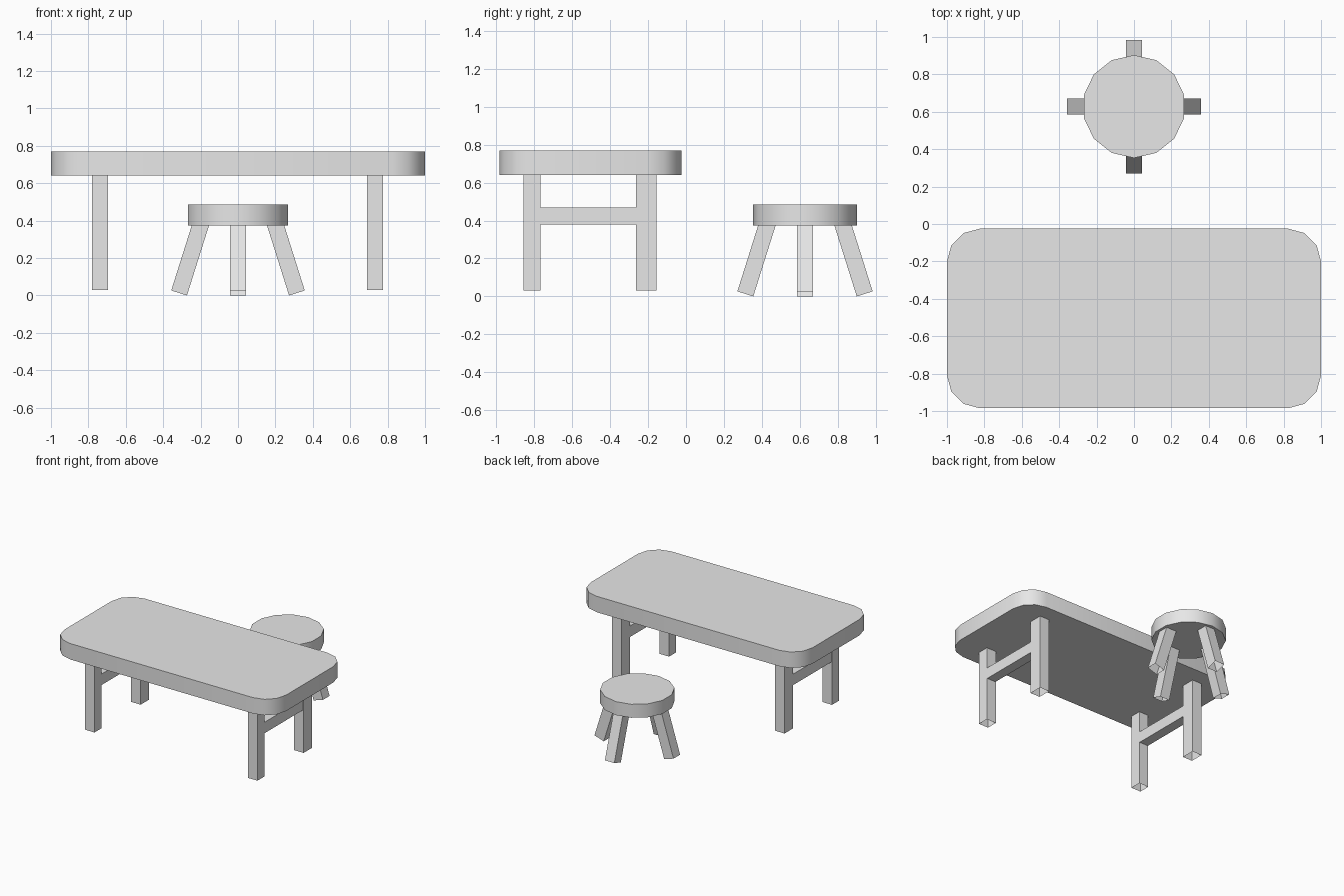
import bpy
import bmesh
from math import cos, sin, pi, radians
from mathutils import Matrix, Vector

cube = bpy.data.objects.get("Cube")
if cube:
    bpy.data.objects.remove(cube, do_unlink=True)

grey = bpy.data.materials.new("plain_grey")
grey.use_nodes = True
grey.diffuse_color = (0.8, 0.8, 0.8, 1)
grey.node_tree.nodes["Principled BSDF"].inputs["Base Color"].default_value = (0.8, 0.8, 0.8, 1)


def finish(name, bm, smooth=False):
    mesh = bpy.data.meshes.new(name)
    bmesh.ops.recalc_face_normals(bm, faces=bm.faces[:])
    bm.to_mesh(mesh)
    bm.free()
    mesh.materials.append(grey)
    obj = bpy.data.objects.new(name, mesh)
    bpy.context.collection.objects.link(obj)
    if smooth:
        bpy.ops.object.select_all(action="DESELECT")
        obj.select_set(True)
        bpy.context.view_layer.objects.active = obj
        bpy.ops.object.shade_smooth_by_angle(angle=radians(40))
    return obj


def slab(name, outline, z0, z1):
    """Extrude a flat outline into a smooth-edged slab."""
    bm = bmesh.new()
    face = bm.faces.new([bm.verts.new((x, y, z0)) for x, y in outline])
    ext = bmesh.ops.extrude_face_region(bm, geom=[face], use_keep_orig=True)
    top = [v for v in ext["geom"] if isinstance(v, bmesh.types.BMVert)]
    bmesh.ops.translate(bm, verts=top, vec=(0, 0, z1 - z0))
    return finish(name, bm, smooth=True)


def beam(name, size, matrix, open_bottom=False):
    """Box centred on x and y with its base at local z = 0."""
    bm = bmesh.new()
    bmesh.ops.create_cube(bm, size=1)
    bmesh.ops.translate(bm, verts=bm.verts, vec=(0, 0, 0.5))
    bmesh.ops.scale(bm, verts=bm.verts, vec=size)
    bm.normal_update()
    if open_bottom:
        base = [f for f in bm.faces if f.normal.z < -0.9]
        bmesh.ops.delete(bm, geom=base, context="FACES_ONLY")
    bm.transform(matrix)
    return finish(name, bm)


# Table top: rectangle with three-segment rounded corners
table_y, half_x, half_y, radius = -0.505, 1.0, 0.48, 0.176
outline = []
for quarter, (sx, sy) in enumerate([(1, 1), (-1, 1), (-1, -1), (1, -1)]):
    for step in range(4):
        a = quarter * pi / 2 + step * pi / 6
        outline.append((sx * (half_x - radius) + radius * cos(a),
                        table_y + sy * (half_y - radius) + radius * sin(a)))
slab("table_top", outline, 0.64, 0.77)

# Table legs and side stretchers
for side, x in (("left", 0.733), ("right", -0.738)):
    for end, y, depth in (("front", -0.812, 0.09), ("back", -0.209, 0.108)):
        beam(f"table_{end}_{side}_leg", (0.086, depth, 0.61),
             Matrix.Translation((x, y, 0.03)), open_bottom=True)
    beam(f"table_{side}_stretcher", (0.08, 0.51, 0.09),
         Matrix.Translation((x, -0.515, 0.38)))

# Stool seat: fourteen-sided disc
stool_y = 0.628
sides = 14
seat = [(0.275 * cos(pi / 2 + 2 * pi * i / sides),
         stool_y + 0.275 * sin(pi / 2 + 2 * pi * i / sides)) for i in range(sides)]
slab("stool_seat", seat, 0.375, 0.485)

# Stool legs: splayed outwards in four directions
tilt = radians(17.5)
for i, side in enumerate(("left", "back", "right", "front")):
    place = (Matrix.Translation((0, stool_y, 0))
             @ Matrix.Rotation(i * pi / 2, 4, "Z")
             @ Matrix.Translation((0.315, 0, 0.0132))
             @ Matrix.Rotation(-tilt, 4, "Y"))
    beam(f"stool_{side}_leg", (0.088, 0.085, 0.42), place, open_bottom=True)
